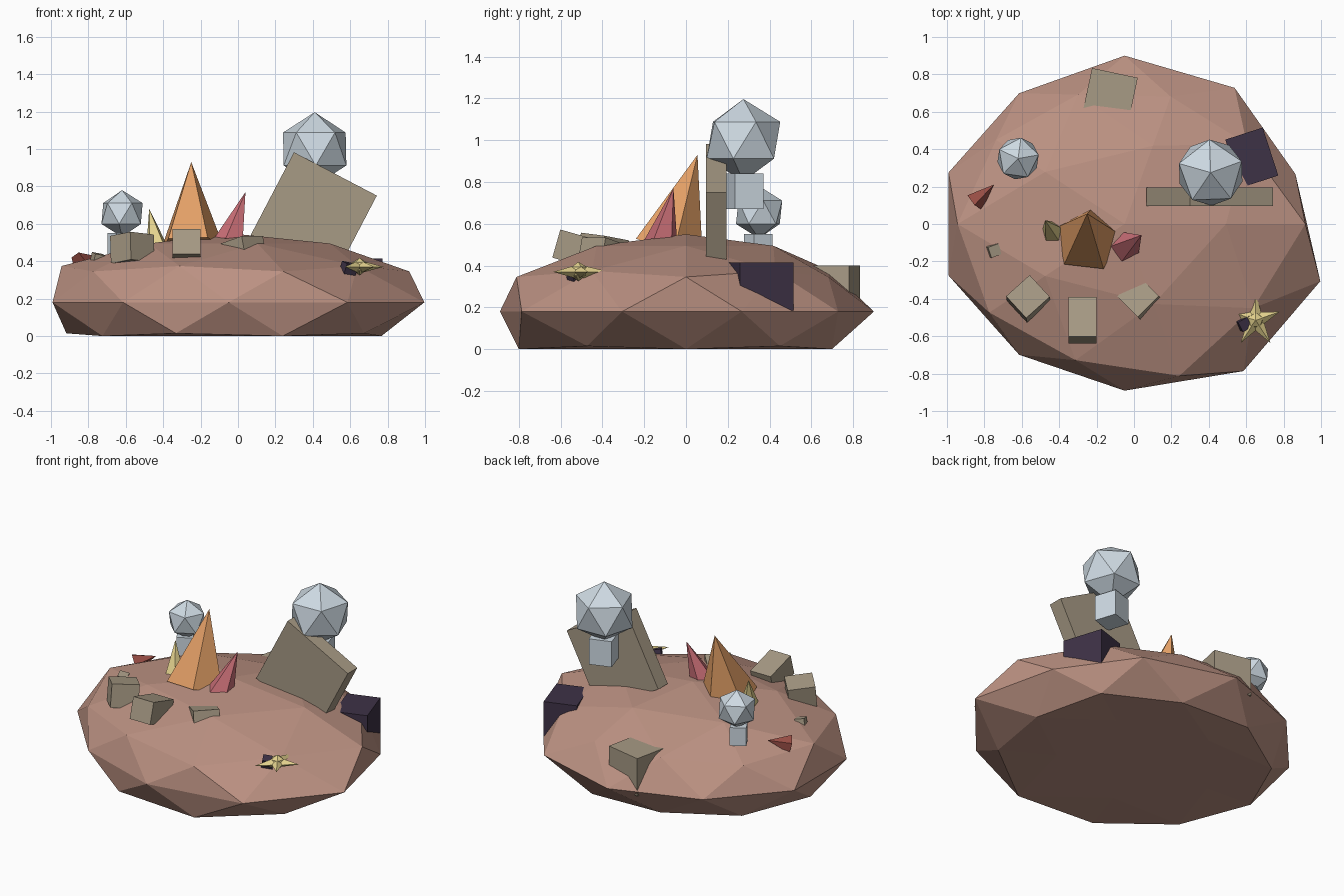
import bpy, bmesh, math
from mathutils import Vector, Matrix, Euler

if "Cube" in bpy.data.objects:
    bpy.data.objects.remove(bpy.data.objects["Cube"])


def material(name, rgb):
    m = bpy.data.materials.new(name)
    m.diffuse_color = [(c / 255) ** 2.2 for c in rgb] + [1]
    m.use_nodes = True
    m.node_tree.nodes["Principled BSDF"].inputs["Base Color"].default_value = m.diffuse_color
    return m


ROCK = material("earth", (186, 144, 129))
STONE = material("stone", (166, 153, 132))
DARK = material("dark_stone", (64, 53, 72))
PALE = material("pale_blue", (205, 217, 226))
ORANGE = material("orange", (226, 158, 102))
PINK = material("pink", (204, 112, 120))
RED = material("red", (150, 78, 70))
YELLOW = material("yellow", (226, 208, 140))


def finish(name, bm, mat, matrix=Matrix()):
    bmesh.ops.recalc_face_normals(bm, faces=bm.faces)
    me = bpy.data.meshes.new(name)
    bm.to_mesh(me)
    bm.free()
    me.materials.append(mat)
    ob = bpy.data.objects.new(name, me)
    ob.matrix_world = matrix
    bpy.context.collection.objects.link(ob)
    return ob


def box(name, loc, size, rot, mat):
    bm = bmesh.new()
    bmesh.ops.create_cube(bm, size=1)
    bmesh.ops.scale(bm, vec=size, verts=bm.verts)
    e = Euler([math.radians(a) for a in rot])
    finish(name, bm, mat, Matrix.Translation(loc) @ e.to_matrix().to_4x4())


def ball(name, loc, r, turn, mat):
    bm = bmesh.new()
    bmesh.ops.create_icosphere(bm, subdivisions=1, radius=r)
    finish(name, bm, mat, Matrix.Translation(loc) @ Matrix.Rotation(math.radians(turn), 4, 'Z'))


def spike(name, base, apex, r, mat, turn=0):
    # five-sided cone from the base centre to the apex
    base, axis = Vector(base), Vector(apex) - Vector(base)
    bm = bmesh.new()
    bmesh.ops.create_cone(bm, cap_ends=True, segments=5, radius1=r, radius2=0, depth=axis.length)
    bmesh.ops.remove_doubles(bm, verts=bm.verts, dist=1e-5)
    tilt = Vector((0, 0, 1)).rotation_difference(axis).to_matrix().to_4x4()
    finish(name, bm, mat, Matrix.Translation(base + axis / 2) @ tilt
           @ Matrix.Rotation(math.radians(turn), 4, 'Z'))


# ground rock: squashed icosphere, each ring pushed in or out, flat underside
RINGS = {0.9: [1.03, .93, 1, 1, .95], 0.5: [.95, .95, 1.05, 1, 1],
         0.4: [1.08, .89, .95, 1, 1.06],
         0.0: [.96, 1, 1, .96, .99, .99, .96, .99, 1.08, 1.1],
         -0.4: [.95, .92, .97, 1.02, 1], -0.5: [.96, .96, .97, .98, 1.1]}
bm = bmesh.new()
bmesh.ops.create_icosphere(bm, subdivisions=2, radius=1)
for v in bm.verts:
    ring = RINGS.get(round(v.co.z, 1) + 0.0, [1])
    ang = (math.degrees(math.atan2(v.co.y, v.co.x)) + 5) % 360
    f = ring[int(ang // (360 / len(ring)))]
    v.co = (v.co.x * f - .05, v.co.y * f * .9, max(0, .18 + .37 * v.co.z))
finish("ground_rock", bm, ROCK)

# round-topped trees
ball("large_tree_crown", (.41, .275, 1.0), .197, 20, PALE)
box("large_tree_trunk", (.41, .28, .755), (.145, .145, .17), (0, 0, 18), PALE)
ball("small_tree_crown", (-.62, .35, .655), .125, 10, PALE)
box("small_tree_trunk", (-.63, .345, .49), (.1, .1, .12), (0, 0, 30), PALE)

# coral spikes
spike("orange_spike", (-.25, -.09, .48), (-.25, .055, .93), .18, ORANGE, 65)
spike("pink_spike", (-.045, -.12, .5), (.04, -.06, .77), .085, PINK, 20)
spike("yellow_spike", (-.435, -.045, .48), (-.475, .02, .68), .06, YELLOW)
spike("red_spike", (-.85, .12, .39), (-.75, .21, .425), .06, RED)

# leaning slab and loose stones
box("leaning_slab", (.405, .145, .645), (.5, .1, .5), (0, 27.6, 0), STONE)
box("back_stone", (-.125, .7, .275), (.25, .22, .25), (0, 0, -12), STONE)
box("left_stone", (-.565, -.4, .465), (.17, .16, .15), (-8, 5, 42), STONE)
box("front_stone", (-.275, -.515, .475), (.15, .22, .14), (-16, 0, 0), STONE)
box("corner_stone", (.035, -.4, .437), (.16, .16, .16), (-14, 0, 45), STONE)
box("pebble", (-.75, -.14, .41), (.06, .06, .06), (10, 10, 20), STONE)
box("dark_block", (.63, .355, .3), (.21, .27, .23), (0, 0, 18), DARK)
box("dark_pebble", (.59, -.53, .355), (.07, .06, .07), (15, 10, 30), DARK)

# five-pointed star with a raised centre
bm = bmesh.new()
rim = []
for i in range(10):
    a, r = math.radians(90 + 36 * i), (.15, .055)[i % 2]
    rim.append(bm.verts.new((r * .9 * math.cos(a), r * math.sin(a), 0)))
for z in (.035, -.035):
    tip = bm.verts.new((0, 0, z))
    for i in range(10):
        bm.faces.new((rim[i], rim[(i + 1) % 10], tip))
finish("star", bm, YELLOW, Matrix.Translation((.65, -.515, .37)))
ball("star_centre", (.65, -.515, .372), .046, 18, YELLOW)
